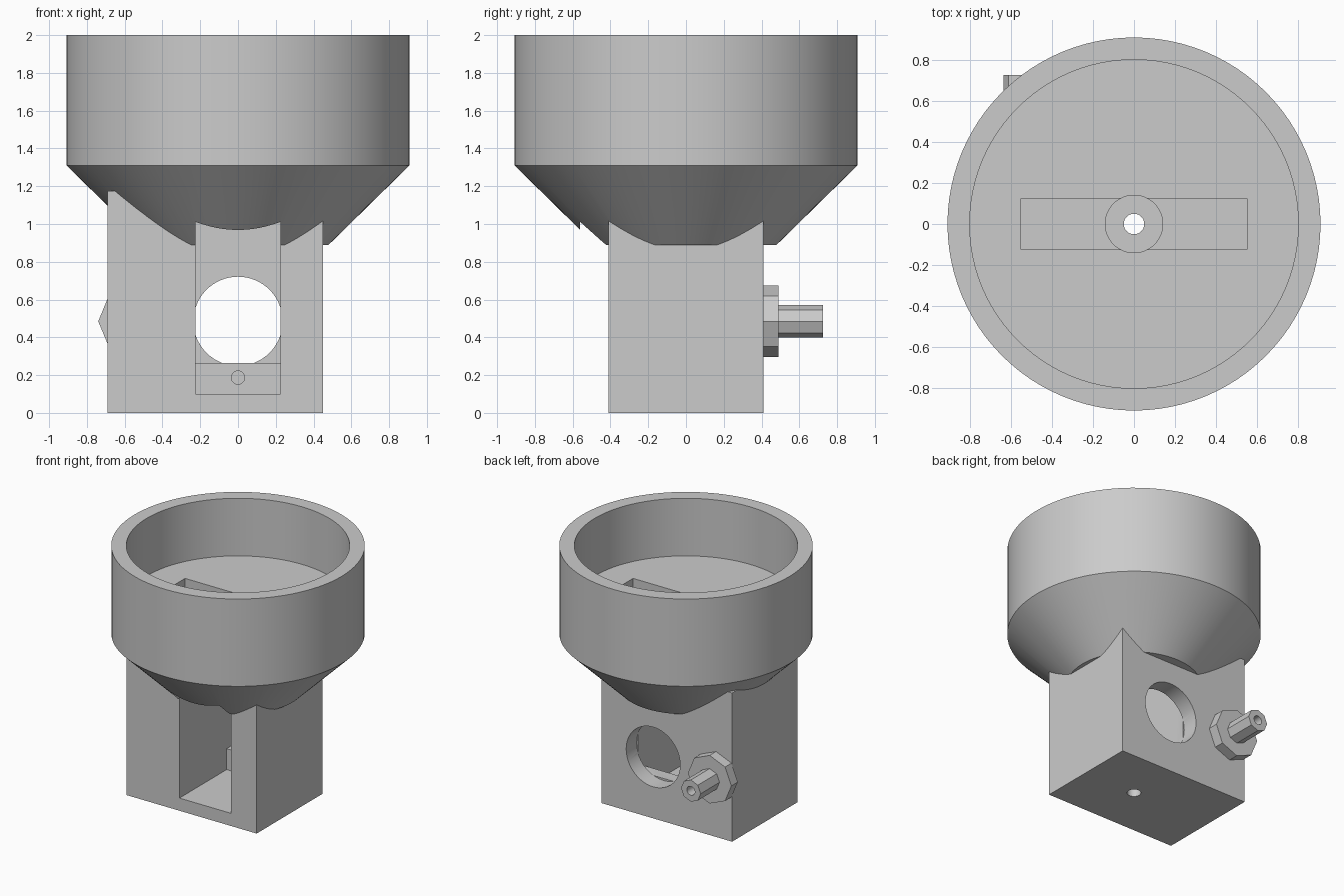
import bpy
import math

cube = bpy.data.objects.get("Cube")
if cube:
    bpy.data.objects.remove(cube, do_unlink=True)

grey = bpy.data.materials.new("plain_grey")
grey.use_nodes = True
colour = (0.6, 0.6, 0.6, 1)
grey.diffuse_color = colour
grey.node_tree.nodes["Principled BSDF"].inputs["Base Color"].default_value = colour


def finish(obj, name):
    obj.name = name
    obj.data.materials.clear()
    obj.data.materials.append(grey)
    return obj


def box(name, x, y, z):
    """Box from (low, high) ranges on each axis."""
    bpy.ops.mesh.primitive_cube_add(size=1, location=[sum(r) / 2 for r in (x, y, z)])
    obj = bpy.context.object
    obj.scale = [r[1] - r[0] for r in (x, y, z)]
    bpy.ops.object.transform_apply(location=True, rotation=True, scale=True)
    return finish(obj, name)


def rod(name, axis, radius, span, centre, sides=64, end_radius=None):
    """Cylinder or cone along z, or along y with centre given as (x, z)."""
    mid = sum(span) / 2
    a, b = centre
    along_y = axis == "y"
    bpy.ops.mesh.primitive_cone_add(
        vertices=sides, radius1=radius,
        radius2=radius if end_radius is None else end_radius,
        depth=span[1] - span[0],
        location=(a, mid, b) if along_y else (a, b, mid),
        rotation=(-math.pi / 2 if along_y else 0, 0, 0))
    bpy.ops.object.transform_apply(location=True, rotation=True, scale=True)
    return finish(bpy.context.object, name)


def combine(target, others, operation, keep=False):
    for other in others:
        mod = target.modifiers.new("cut", "BOOLEAN")
        mod.operation = operation
        mod.solver = "EXACT"
        mod.object = other
        bpy.context.view_layer.objects.active = target
        bpy.ops.object.modifier_apply(modifier=mod.name)
        if not keep:
            bpy.data.objects.remove(other, do_unlink=True)


# Round hopper: bowl wall over a tapering underside, made as one lathe profile
profile = [(0, 0.89), (0.48, 0.89), (0.908, 1.31), (0.908, 2),
           (0.8, 2), (0.8, 1.545), (0, 1.545)]
mesh = bpy.data.meshes.new("hopper")
mesh.from_pydata([(r, 0, z) for r, z in profile],
                 [(i, i + 1) for i in range(len(profile) - 1)], [])
body = bpy.data.objects.new("hopper", mesh)
bpy.context.collection.objects.link(body)
screw = body.modifiers.new("lathe", "SCREW")
screw.steps = screw.render_steps = 96
screw.use_merge_vertices = True
screw.use_normal_calculate = True
bpy.context.view_layer.objects.active = body
bpy.ops.object.modifier_apply(modifier=screw.name)
bpy.ops.object.select_all(action="DESELECT")
body.select_set(True)
bpy.ops.object.mode_set(mode="EDIT")
bpy.ops.mesh.select_all(action="SELECT")
bpy.ops.mesh.normals_make_consistent(inside=False)
bpy.ops.object.mode_set(mode="OBJECT")
finish(body, "hopper_and_base")

# Square base block below the hopper
combine(body, [box("base", (-0.69, 0.45), (-0.41, 0.41), (0, 1.175))], "UNION")

# Front chamber with a raised ledge, round back window, floor slot, drain holes
combine(body, [
    box("chamber", (-0.225, 0.225), (-0.56, 0.18), (0.1, 1.2)),
    box("chamber_rear", (-0.225, 0.225), (0.1, 0.28), (0.265, 1.2)),
    rod("back_window", "y", 0.236, (0.279, 0.6), (0, 0.485)),
    box("bowl_slot", (-0.55, 0.55), (-0.125, 0.125), (1.4, 1.7)),
    rod("throat", "z", 0.14, (1.1, 1.7), (0, 0)),
    rod("drain", "z", 0.05, (-0.1, 0.2), (0, 0), 32),
    rod("ledge_hole", "y", 0.035, (0.1, 0.25), (0, 0.187), 32),
], "DIFFERENCE")

# Octagonal fitting on the back, bored through into the base
bore = rod("bore", "y", 0.035, (0.25, 0.8), (-0.55, 0.485), 32)
fitting = [
    rod("fitting_flange", "y", 0.19, (0.41, 0.49), (-0.55, 0.485), 8),
    rod("fitting_stem", "y", 0.086, (0.49, 0.725), (-0.55, 0.485), 8),
]
for part in [body] + fitting:
    combine(part, [bore], "DIFFERENCE", keep=True)
bpy.data.objects.remove(bore, do_unlink=True)

# Smooth the round walls, keep every real edge sharp
bpy.ops.object.select_all(action="DESELECT")
for part in [body] + fitting:
    part.select_set(True)
bpy.context.view_layer.objects.active = body
bpy.ops.object.shade_smooth_by_angle(angle=math.radians(25))
